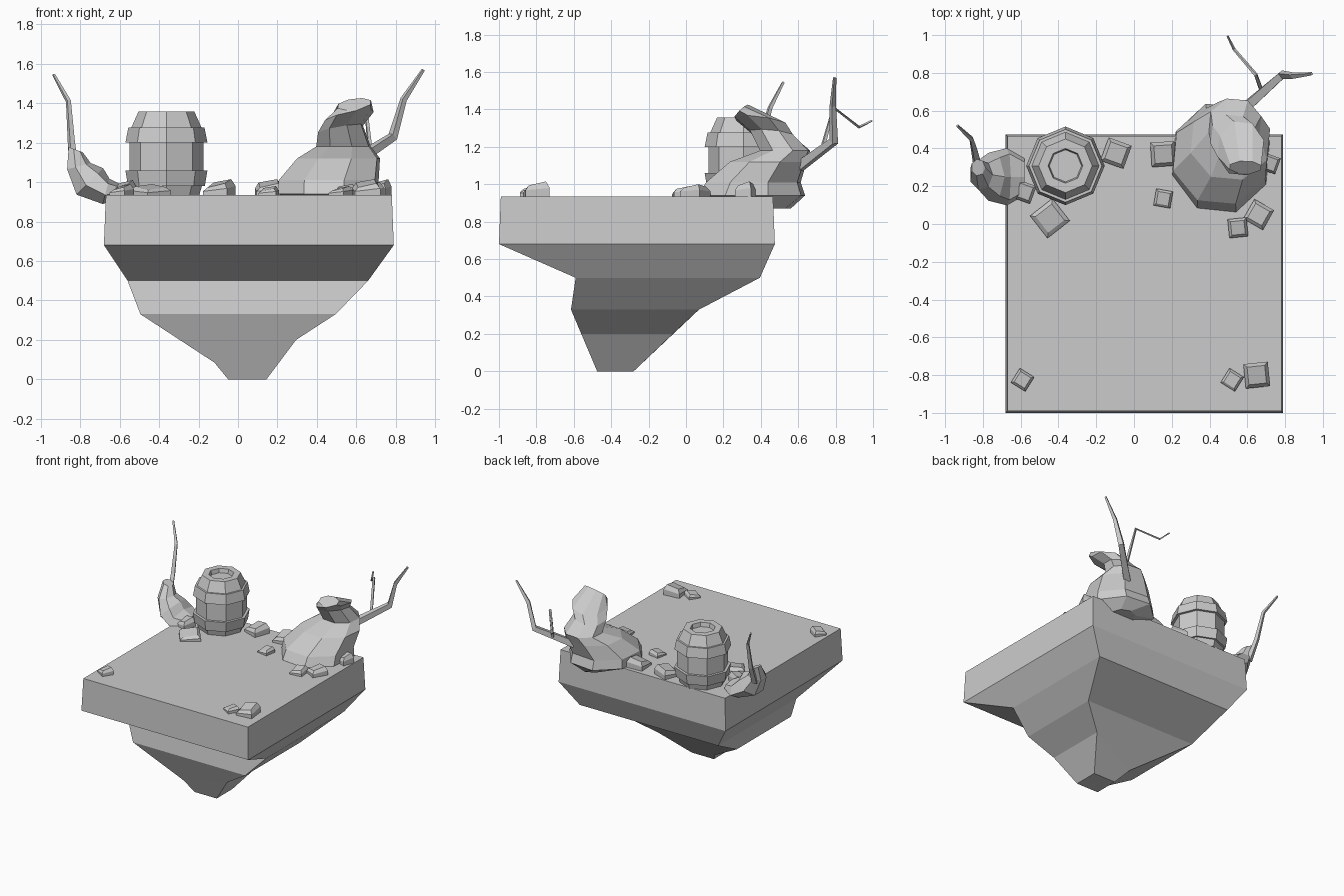
import bpy, bmesh
from math import sin, cos, pi, radians
from mathutils import Vector, Matrix

if "Cube" in bpy.data.objects:
    bpy.data.objects.remove(bpy.data.objects["Cube"], do_unlink=True)

stone = bpy.data.materials.new("plain grey")
GREY = (0.6, 0.6, 0.6, 1)
stone.use_nodes = True
stone.diffuse_color = GREY
stone.node_tree.nodes["Principled BSDF"].inputs["Base Color"].default_value = GREY


def loft(name, rings):
    """Skin a list of equal-length point rings and cap both ends."""
    bm = bmesh.new()
    rows = [[bm.verts.new(p) for p in ring] for ring in rings]
    n = len(rows[0])
    for a, b in zip(rows, rows[1:]):
        for i in range(n):
            j = (i + 1) % n
            bm.faces.new((a[i], a[j], b[j], b[i]))
    bm.faces.new(rows[0][::-1])
    bm.faces.new(rows[-1])
    bmesh.ops.recalc_face_normals(bm, faces=bm.faces)
    mesh = bpy.data.meshes.new(name)
    bm.to_mesh(mesh)
    bm.free()
    mesh.materials.append(stone)
    ob = bpy.data.objects.new(name, mesh)
    bpy.context.collection.objects.link(ob)
    return ob


def oval(center, rx, ry, n, pitch=0, roll=0, start=0):
    """Ellipse ring tipped about x (pitch) and y (roll)."""
    turn = Matrix.Rotation(radians(roll), 3, 'Y') @ Matrix.Rotation(radians(pitch), 3, 'X')
    return [Vector(center) + turn @ Vector((rx * cos(start + 2 * pi * i / n),
                                            ry * sin(start + 2 * pi * i / n), 0))
            for i in range(n)]


def rect(x0, x1, y0, y1, z):
    return [(x0, y0, z), (x1, y0, z), (x1, y1, z), (x0, y1, z)]


def branch(name, path, r0, r1):
    """Tapered square twig along a bent path."""
    pts = [Vector(p) for p in path]
    rings = []
    for i, p in enumerate(pts):
        d = (pts[min(i + 1, len(pts) - 1)] - pts[max(i - 1, 0)]).normalized()
        side = d.cross(Vector((0.3, 1, 0))).normalized()
        up = d.cross(side)
        r = r0 + (r1 - r0) * i / (len(pts) - 1)
        rings.append([p + side * r, p + up * r, p - side * r, p - up * r])
    return loft(name, rings)


# Floating island, tapering to a point that is off centre
loft("island", [
    rect(-.67, .78, -.99, .465, .935),
    rect(-.68, .79, -1.0, .475, .68),
    rect(-.56, .66, -.59, .395, .5),
    rect(-.495, .495, -.615, .07, .33),
    [(-.12, -.51, .085), (.295, -.56, .2), (.295, -.07, .2), (-.12, -.19, .085)],
    rect(-.05, .145, -.475, -.28, 0)])

# Barrel with two raised hoops and a sunken lid
BARREL = [(.165, .93), (.18, .98), (.195, .98), (.208, 1.06), (.187, 1.06), (.187, 1.2),
          (.208, 1.2), (.193, 1.277), (.178, 1.277), (.142, 1.357), (.092, 1.357), (.085, 1.325)]
loft("barrel", [oval((-.363, .308, z), r, r, 8) for r, z in BARREL])

# Large stump: spreading foot, upright trunk, tip bent towards the front
loft("large_stump", [
    oval((.5, .46, .87), .1, .1, 8),
    oval((.46, .35, .94), .27, .3, 8, start=.3),
    oval((.46, .36, 1.01), .265, .265, 8, start=.3),
    oval((.51, .44, 1.12), .22, .215, 8, start=.3),
    oval((.535, .53, 1.18), .145, .14, 8, start=.3),
    oval((.52, .46, 1.27), .12, .125, 8, -6, -10, .3),
    oval((.565, .40, 1.335), .13, .15, 8, -8, -12, .3),
    oval((.59, .30, 1.395), .09, .045, 8, 40, -8, .3)])
branch("large_branch", [(.57, .6, 1.09), (.785, .79, 1.23), (.84, .785, 1.42), (.94, .795, 1.57)], .035, .009)
branch("thin_twig", [(.67, .72, 1.16), (.645, .79, 1.41), (.53, .925, 1.305), (.495, .995, 1.34)], .013, .006)

# Small stump growing out over the left edge
loft("small_stump", [
    oval((-.58, .25, .95), .03, .1, 7, 0, -90),
    oval((-.67, .25, .95), .07, .155, 7, 0, -75),
    oval((-.755, .25, 1.0), .1, .13, 7, 0, -45),
    oval((-.81, .26, 1.08), .065, .08, 7, 0, -15),
    oval((-.825, .3, 1.165), .04, .045, 7, 0, 20)])
branch("small_branch", [(-.83, .32, 1.05), (-.845, .39, 1.2), (-.86, .45, 1.41), (-.935, .52, 1.545)], .025, .008)

# Loose rocks: x, y, width, turn, height
ROCKS = [(-.095, .375, .13, -20, .085), (.155, .37, .13, 4, .085), (.155, .135, .09, -10, .05),
         (-.445, .03, .15, 38, .06), (-.58, .17, .1, -20, .08), (.72, .32, .09, -20, .085),
         (.66, .05, .12, -30, .07), (.55, -.02, .1, 6, .06), (-.59, -.825, .09, -32, .06),
         (.52, -.825, .09, -32, .05), (.65, -.8, .13, 6, .085)]
for i, (x, y, w, turn, h) in enumerate(ROCKS):
    s = w / 2
    low, t = h * .45, s * .72
    rock = loft(f"rock_{i + 1}", [
        rect(-s, s, -s, s, 0),
        [(-s, -s, low * .6), (s, -s, low), (s, s, low * 1.3), (-s, s, low)],
        [(-t, -t, h * .5), (t, -t, h * .75), (t, t, h), (-t, t, h * .8)]])
    rock.location = (x, y, .93)
    rock.rotation_euler.z = radians(turn)
